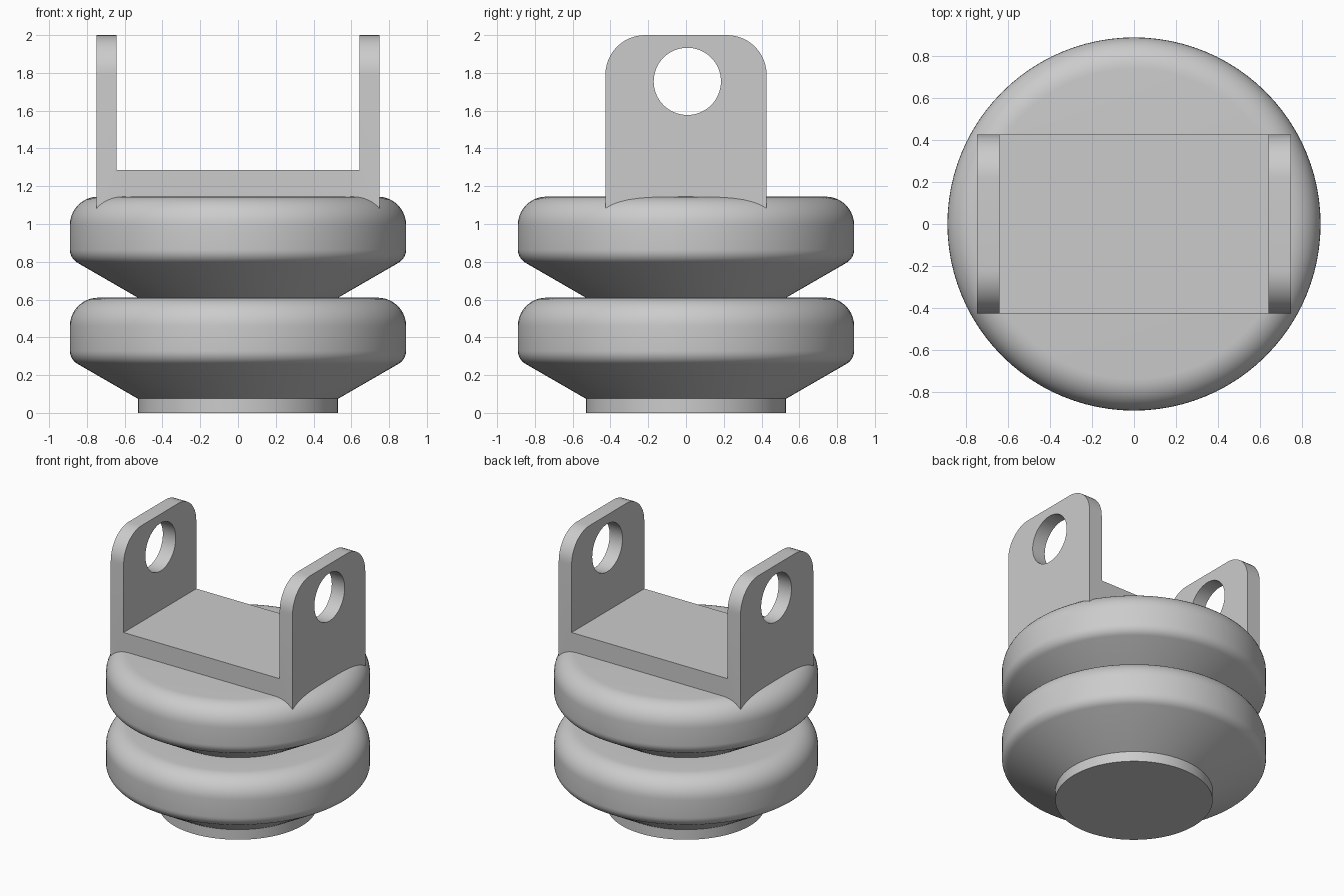
import bpy, bmesh
from math import sin, cos, tan, pi, radians
from mathutils import Vector, Matrix

if "Cube" in bpy.data.objects:
    bpy.data.objects.remove(bpy.data.objects["Cube"])

grey = bpy.data.materials.new("plain grey")
grey.use_nodes = True
grey.diffuse_color = (0.6, 0.6, 0.6, 1)
grey.node_tree.nodes["Principled BSDF"].inputs["Base Color"].default_value = (0.6, 0.6, 0.6, 1)


def finish(bm, name):
    bmesh.ops.recalc_face_normals(bm, faces=bm.faces)
    mesh = bpy.data.meshes.new(name)
    bm.to_mesh(mesh)
    bm.free()
    ob = bpy.data.objects.new(name, mesh)
    bpy.context.collection.objects.link(ob)
    mesh.materials.append(grey)
    return ob


def smooth(ob):
    bpy.ops.object.select_all(action='DESELECT')
    ob.select_set(True)
    bpy.context.view_layer.objects.active = ob
    bpy.ops.object.shade_smooth_by_angle(angle=radians(28))


def arc(cx, cz, r, a0, a1, n):
    angles = [radians(a0 + (a1 - a0) * i / n) for i in range(n + 1)]
    return [(cx + r * cos(a), cz + r * sin(a)) for a in angles]


# Stacked discs: neck, flared underside, rounded rim and flat top
NECK, RIM, PITCH = 0.53, 0.89, 0.535
LOW_R, TOP_R = 0.08, 0.15


def disc_profile(z):
    corner = z + (RIM - NECK) * tan(radians(30))
    low = arc(RIM - LOW_R, corner + LOW_R * tan(radians(30)), LOW_R, -60, 0, 6)
    top = arc(RIM - TOP_R, z + PITCH - TOP_R, TOP_R, 0, 90, 10)
    return [(NECK, z)] + low + top


profile = [(0, 0), (NECK, 0)] + disc_profile(0.075) + disc_profile(0.075 + PITCH)
profile.append((0, 0.075 + 2 * PITCH))
bm = bmesh.new()
verts = [bm.verts.new((r, 0, z)) for r, z in profile]
edges = [bm.edges.new(pair) for pair in zip(verts, verts[1:])]
bmesh.ops.spin(bm, geom=verts + edges, cent=(0, 0, 0), axis=(0, 0, 1),
               angle=2 * pi, steps=96, use_duplicate=False)
bmesh.ops.remove_doubles(bm, verts=bm.verts, dist=0.0005)
smooth(finish(bm, "stacked_discs"))

# U-shaped bracket sunk into the top disc
W, INNER, D, FLOOR, BOTTOM, TOP = 0.748, 0.642, 0.427, 1.285, 1.0, 2.0
half = [(W, BOTTOM), (W, TOP), (INNER, TOP), (INNER, FLOOR)]
outline = half + [(-x, z) for x, z in reversed(half)]
bm = bmesh.new()
face = bm.faces.new([bm.verts.new((x, -D, z)) for x, z in outline])
new = bmesh.ops.extrude_face_region(bm, geom=[face])["geom"]
bmesh.ops.translate(bm, vec=(0, 2 * D, 0),
                    verts=[g for g in new if isinstance(g, bmesh.types.BMVert)])
bmesh.ops.recalc_face_normals(bm, faces=bm.faces)
corners = [e for e in bm.edges
           if all(v.co.z > TOP - 0.01 for v in e.verts)
           and abs(e.verts[0].co.y - e.verts[1].co.y) < 0.01]
bmesh.ops.bevel(bm, geom=corners, offset=0.21, segments=12, profile=0.5, affect='EDGES')
bracket = finish(bm, "bracket")

# Round holes through both cheeks
bm = bmesh.new()
bmesh.ops.create_cone(bm, cap_ends=True, segments=64, radius1=0.178, radius2=0.178, depth=2,
                      matrix=Matrix.Translation(Vector((0, 0.007, 1.755))) @ Matrix.Rotation(pi / 2, 4, 'Y'))
cutter = finish(bm, "hole_cutter")
cutter.hide_render = True
cut = bracket.modifiers.new("holes", 'BOOLEAN')
cut.operation = 'DIFFERENCE'
cut.solver = 'EXACT'
cut.object = cutter
bpy.context.view_layer.objects.active = bracket
bpy.ops.object.modifier_apply(modifier=cut.name)
bpy.data.objects.remove(cutter)
smooth(bracket)
